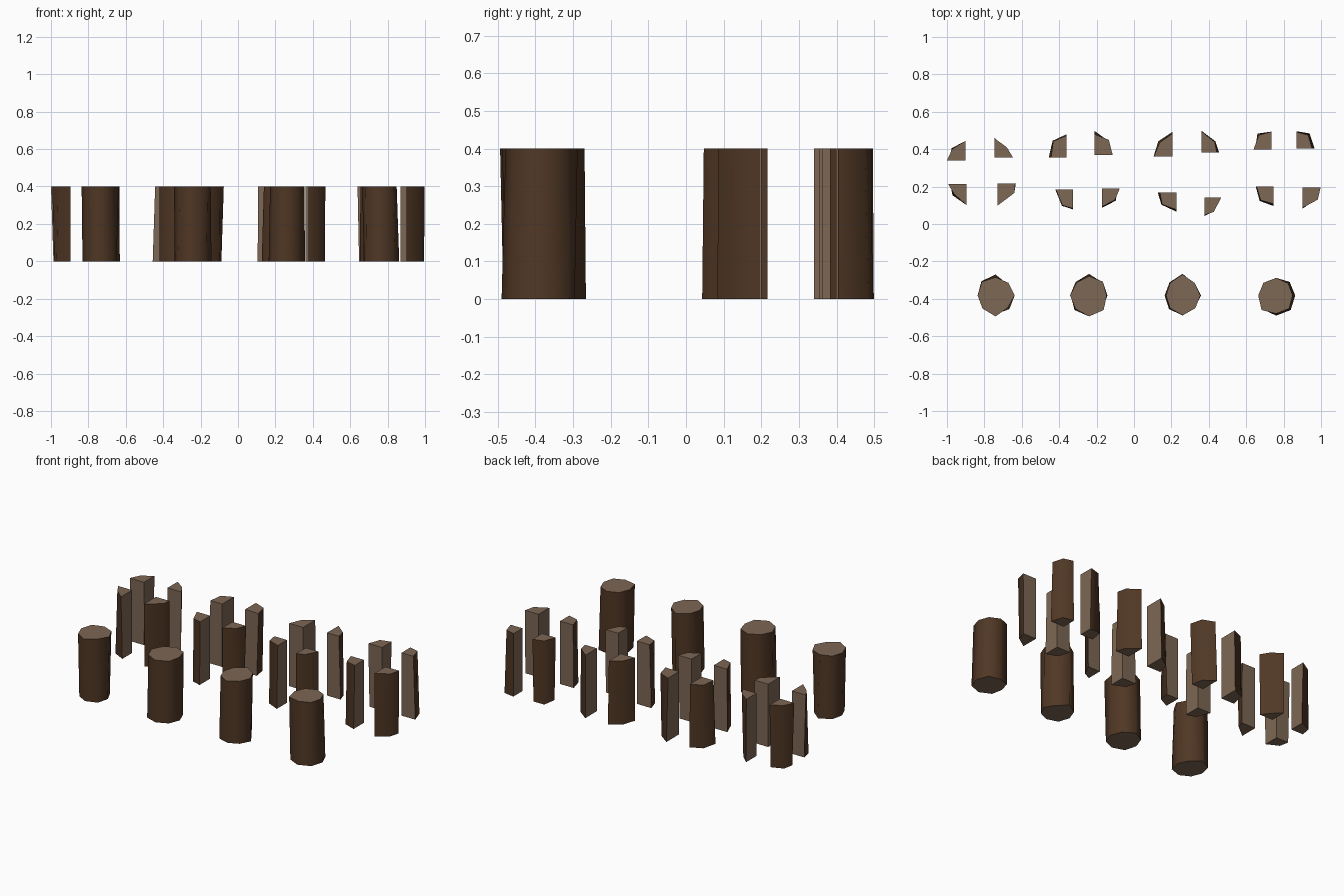
import bpy, bmesh, math, random

if "Cube" in bpy.data.objects:
    bpy.data.objects.remove(bpy.data.objects["Cube"])

random.seed(4)
H = 0.40  # log height


def material(name, rgb):
    m = bpy.data.materials.new(name)
    m.diffuse_color = (*rgb, 1)
    m.use_nodes = True
    m.node_tree.nodes["Principled BSDF"].inputs["Base Color"].default_value = m.diffuse_color
    return m


BARK = material("bark brown", (0.080, 0.038, 0.018))
WOOD = material("cut wood", (0.205, 0.135, 0.090))


def rough_ends(origin, outline):
    """Hewn outline: each corner is full size at one end, pulled in at the other."""
    low, high = [], []
    for x, y in outline:
        a, b = 1.0, random.uniform(0.86, 0.98)
        if random.random() < 0.4:
            a, b = b, a
        low.append((origin[0] + x * a, origin[1] + y * a))
        high.append((origin[0] + x * b, origin[1] + y * b))
    return low, high


def build(name, low, high, cut_sides=()):
    """Loft the two outlines; smooth bark sides, flat wood ends and cuts."""
    bm = bmesh.new()
    lo = [bm.verts.new((x, y, 0)) for x, y in low]
    hi = [bm.verts.new((x, y, H)) for x, y in high]
    n = len(lo)
    for ring in (lo, hi):
        bm.faces.new(ring).material_index = 1
    for i in range(n):
        j = (i + 1) % n
        f = bm.faces.new((lo[i], lo[j], hi[j], hi[i]))
        f.material_index = int(i in cut_sides)
        f.smooth = i not in cut_sides
    bmesh.ops.recalc_face_normals(bm, faces=bm.faces)
    for e in bm.edges:
        e.smooth = all(f.material_index == 0 for f in e.link_faces)
    me = bpy.data.meshes.new(name)
    bm.to_mesh(me)
    bm.free()
    me.materials.append(BARK)
    me.materials.append(WOOD)
    ob = bpy.data.objects.new(name, me)
    bpy.context.collection.objects.link(ob)


# whole logs: eight radii each (hundredths), anticlockwise from +x
LOGS = [
    (10.2, 9.6, 11.2, 10.7, 9.6, 9.9, 11.2, 10.4),
    (9.8, 10.4, 11.5, 10.2, 10.2, 11.0, 11.2, 11.0),
    (9.8, 9.3, 11.6, 9.9, 9.6, 10.3, 10.7, 9.6),
    (10.2, 10.2, 9.4, 9.6, 9.6, 11.0, 10.8, 11.0),
]
for i, radii in enumerate(LOGS):
    c = (-0.74 + 0.5 * i, -0.382)
    pts = [(r / 100 * math.cos(k * math.pi / 4), r / 100 * math.sin(k * math.pi / 4))
           for k, r in enumerate(radii)]
    build(f"whole_log_{i + 1}", *rough_ends(c, pts))

# split quarters: inner corner x, y, then reach along x, along y, and outer diagonal point
QUARTERS = {
    (-1, 1): [(-.90, .34, .10, .105, .075, .065), (-.36, .355, .096, .125, .075, .09),
              (.205, .362, .10, .13, .075, .08), (.735, .398, .096, .096, .075, .085)],
    (1, 1): [(-.745, .355, .098, .105, .065, .055), (-.21, .37, .096, .127, .075, .08),
             (.36, .382, .095, .117, .075, .06), (.869, .404, .096, .092, .07, .08)],
    (-1, -1): [(-.895, .213, .098, .112, .075, .06), (-.325, .185, .096, .107, .06, .088),
               (.227, .168, .10, .102, .08, .065), (.747, .20, .096, .104, .075, .077)],
    (1, -1): [(-.73, .216, .098, .118, .09, .05), (-.172, .19, .096, .104, .075, .065),
              (.377, .143, .09, .10, .05, .078), (.902, .195, .096, .112, .08, .065)],
}
SIDE = {-1: "left", 1: "right"}
ROW = {-1: "front", 1: "back"}
for (sx, sy), group in QUARTERS.items():
    for i, (cx, cy, ax, ay, dx, dy) in enumerate(group):
        pts = [(0, 0), (sx * ax, 0), (sx * dx, sy * dy), (0, sy * ay)]
        low, high = rough_ends((cx, cy), pts)
        build(f"split_{ROW[sy]}_{SIDE[sx]}_{i + 1}", low, high, cut_sides=(0, 3))
